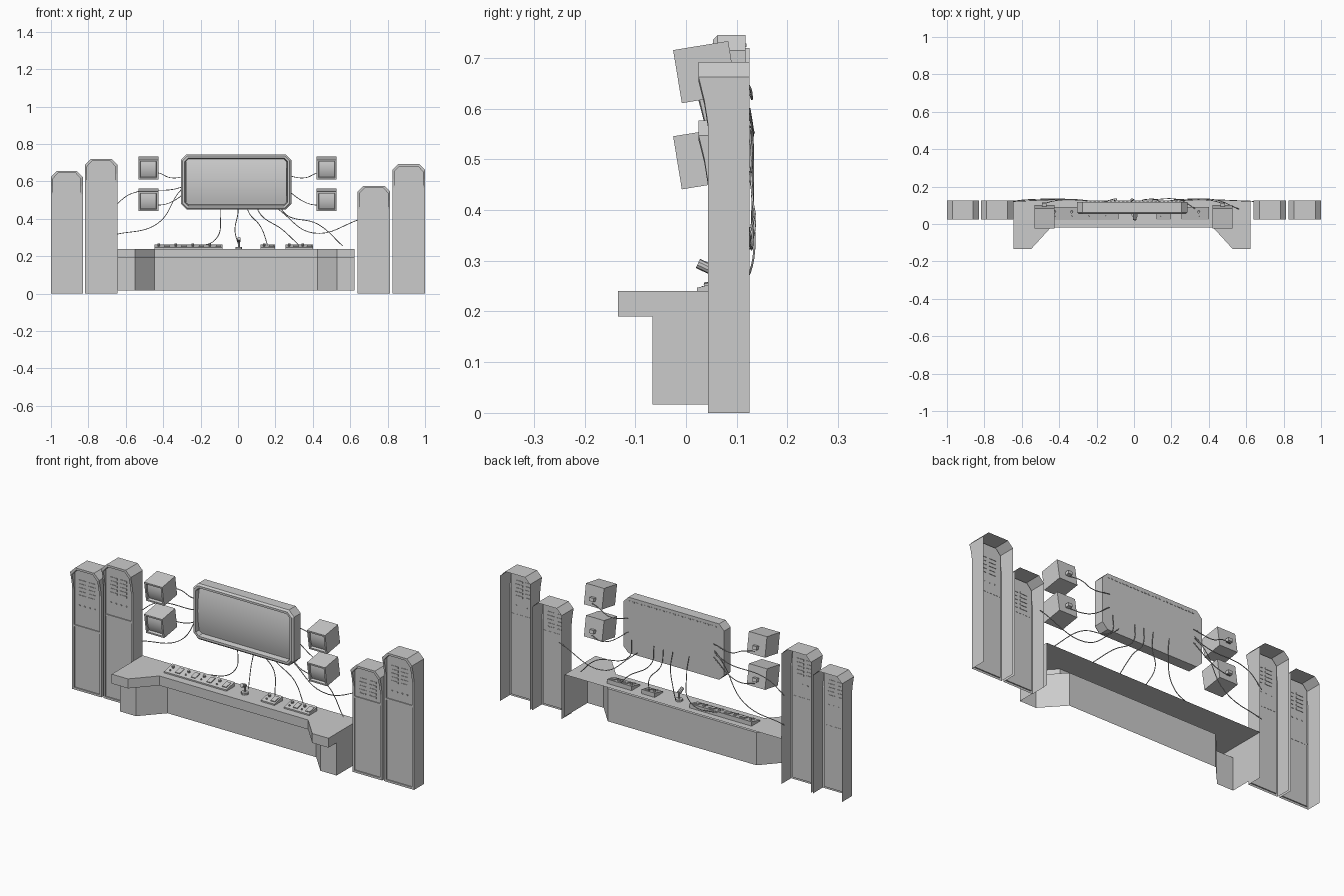
import bpy, bmesh, math
from mathutils import Matrix, Vector

if "Cube" in bpy.data.objects:
    bpy.data.objects.remove(bpy.data.objects["Cube"])


def mesh_object(name, bm):
    bmesh.ops.recalc_face_normals(bm, faces=bm.faces[:])
    me = bpy.data.meshes.new(name)
    bm.to_mesh(me)
    bm.free()
    ob = bpy.data.objects.new(name, me)
    bpy.context.collection.objects.link(ob)
    return ob


def add_box(bm, x, y, z, rot=Matrix()):
    """Box from (min, max) pairs, rotated about its centre."""
    lo, hi = Vector((x[0], y[0], z[0])), Vector((x[1], y[1], z[1]))
    m = Matrix.Translation((lo + hi) / 2) @ rot @ Matrix.Diagonal((*(hi - lo), 1))
    bmesh.ops.create_cube(bm, size=1, matrix=m)


def add_cyl(bm, p, r, depth, angle=0, seg=10):
    m = Matrix.Translation(p) @ Matrix.Rotation(angle, 4, 'X')
    bmesh.ops.create_cone(bm, cap_ends=True, segments=seg, radius1=r, radius2=r, depth=depth, matrix=m)


def loft(bm, loops, closed=True, cap_first=False, cap_last=False, skip=()):
    """Bridge successive loops; skip = (loop, segment) faces left open."""
    rings = [[bm.verts.new(p) for p in l] for l in loops]
    n = len(rings[0])
    for k in range(len(rings) - 1):
        for i in range(n if closed else n - 1):
            if (k, i) not in skip:
                j = (i + 1) % n
                bm.faces.new((rings[k][i], rings[k][j], rings[k + 1][j], rings[k + 1][i]))
    if cap_first:
        bm.faces.new(rings[0])
    if cap_last:
        bm.faces.new(rings[-1])


def cable(name, pts):
    """Thin smooth tube through the points, stored as a mesh."""
    cu = bpy.data.curves.new(name, 'CURVE')
    cu.dimensions = '3D'
    cu.bevel_depth = .0022
    cu.bevel_resolution = 1
    cu.resolution_u = 8
    sp = cu.splines.new('BEZIER')
    sp.bezier_points.add(len(pts) - 1)
    for bp, p in zip(sp.bezier_points, pts):
        bp.co = p
        bp.handle_left_type = bp.handle_right_type = 'AUTO'
    ob = bpy.data.objects.new(name, cu)
    bpy.context.collection.objects.link(ob)
    bpy.ops.object.select_all(action='DESELECT')
    ob.select_set(True)
    bpy.context.view_layer.objects.active = ob
    bpy.ops.object.convert(target='MESH')


# Tall equipment cabinets: open-backed shell, flared hood, recessed panels
def cabinet(name, x0, x1, top, seam):
    c, t, cx, h = .03, .011, (x0 + x1) / 2, (x1 - x0) / 2
    half = [(h, 0, .043), (h, top - .12, .043), (h, top - .075, .036), (h, top - c, .025), (h - c, top, .025)]
    prof = half + [(-x, z, y) for x, z, y in reversed(half)]
    inner = [(x * (h - t) / h, t + z * (top - 2 * t) / top, y) for x, z, y in prof]
    bm = bmesh.new()
    loft(bm, [[(cx + x, .125, z) for x, z, y in prof], [(cx + x, y, z) for x, z, y in prof],
              [(cx + x, y, z) for x, z, y in inner], [(cx + x, .049, z) for x, z, y in inner]],
         cap_last=True, skip={(0, len(prof) - 1)})
    mesh_object(name + "_shell", bm)
    bm = bmesh.new()
    add_box(bm, (x0 + t, x1 - t), (.044, .05), (seam - .005, seam + .005))
    mesh_object(name + "_divider", bm)
    # vent slots and indicator studs on the upper panel
    bm = bmesh.new()
    for row in range(5):
        z = top - .075 - row * .02
        for px in (cx - .028, cx + .028):
            add_box(bm, (px - .02, px + .02), (.0465, .0515), (z - .005, z + .005))
    mesh_object(name + "_vents", bm)
    bm = bmesh.new()
    for i in range(4):
        add_cyl(bm, (cx - .045 + i * .03, .048, max(seam + .03, top - .205)), .004, .006, math.pi / 2, 8)
    mesh_object(name + "_studs", bm)


cabinet("left_outer_cabinet", -1, -.83, .655, .337)
cabinet("left_inner_cabinet", -.818, -.645, .72, .442)
cabinet("right_inner_cabinet", .64, .813, .577, .397)
cabinet("right_outer_cabinet", .825, 1, .692, .437)

# Desk: sheet top, overhanging lip and set-back base, open behind and below
half = [(.634, .125), (.634, -.134), (.539, -.134), (.435, -.02)]
path = [(-.011 + x, y) for x, y in half]
path = [(-.011 - x, y) for x, y in half] + path[::-1]
base = [(x, y if y > .1 else y + .068) for x, y in path]
bm = bmesh.new()
loft(bm, [[(x, y, .24) for x, y in path], [(x, y, .19) for x, y in path],
          [(x, y, .19) for x, y in base], [(x, y, .017) for x, y in base]],
     closed=False, cap_first=True, skip={(1, 0), (1, 6)})
bmesh.ops.remove_doubles(bm, verts=bm.verts[:], dist=1e-5)
mesh_object("desk", bm)


# Main screen: chamfered housing with bulging glass
def octagon(inset, y):
    w, h, c = .295 - inset, .1475 - inset, .03 - inset * .59
    quarter = [(w, h - c), (w - c, h)]
    top = quarter + [(-a, b) for a, b in quarter[::-1]]
    return [(a - .01, y, b + .5975) for a, b in top + [(-a, -b) for a, b in top]]


def glass(name, m, w, h, y, bulge, n=12):
    """Screen of half sizes w, h bowed forward about a horizontal axis."""
    bm = bmesh.new()
    steps = [2 * i / n - 1 for i in range(n + 1)]
    loft(bm, [[m @ Vector((x, y - bulge * (1 - u * u), u * h)) for x in (-w, w)] for u in steps], closed=False)
    for f in bm.faces:
        f.smooth = True
    mesh_object(name, bm)


bm = bmesh.new()
loft(bm, [octagon(0, .117), octagon(0, .062), octagon(.009, .053), octagon(.02, .053), octagon(.026, .085)],
     cap_first=True, cap_last=True)
mesh_object("main_screen_housing", bm)
glass("main_screen_glass", Matrix.Translation((-.01, 0, .5975)), .269, .1215, .078, .016)
bm = bmesh.new()
for i in range(24):
    x = -.26 + i * .0218
    add_box(bm, (x, x + .012), (.116, .119), (.722, .728))
mesh_object("main_screen_rear_vents", bm)


# Four small monitors tilted downwards, each cabled to the main screen
def rect(h, y):
    return [(-h, y, -h), (h, y, -h), (h, y, h), (-h, y, h)]


tilt = Matrix.Rotation(math.radians(9.3), 4, 'X')
for side, s, cx in (("left", -1, -.479), ("right", 1, .474)):
    for level, cz, end in (("upper", .672, .625), ("lower", .502, .555)):
        m = Matrix.Translation((cx, .0375, cz)) @ tilt
        name = f"{side}_{level}_monitor"
        bm = bmesh.new()
        loft(bm, [rect(.053, .055), rect(.053, -.055), rect(.044, -.055), rect(.041, -.042)],
             cap_first=True, cap_last=True)
        bm.transform(m)
        mesh_object(name + "_case", bm)
        glass(name + "_glass", m, .041, .041, -.043, .007, 8)
        bm = bmesh.new()
        add_box(bm, (-.012, .012), (.054, .075), (-.022, -.004))
        bm.transform(m)
        mesh_object(name + "_plug", bm)
        z0 = cz - .02
        cable(name + "_cable", [(cx, .11, z0), (s * .42, .125, z0 - .008),
                                (s * .36, .13, min(z0, end) + .25 * abs(end - z0) - .012), (s * .25, .125, end + .01)])

# Sloping control consoles with knobs and sliders
slope = math.atan2(.016, .068)
rot = Matrix.Rotation(slope, 4, 'X')
for name, x0, x1, knobs in (("left_console", -.447, -.083, 8), ("middle_console", .12, .198, 2),
                            ("right_console", .255, .4, 4)):
    bm = bmesh.new()
    sect = [(.022, .24), (.022, .247), (.09, .263), (.09, .24)]
    loft(bm, [[(x, y, z) for y, z in sect] for x in (x0, x1)], cap_first=True, cap_last=True)
    mesh_object(name, bm)
    bm = bmesh.new()
    for i in range(knobs):
        x = x0 + (i + .5) * (x1 - x0) / knobs
        if i % 2:
            add_box(bm, (x - .013, x + .013), (.035, .075), (.253, .259), rot)
        else:
            add_cyl(bm, (x, .065, .261), .007, .014, slope)
            add_cyl(bm, (x, .04, .253), .004, .01, slope, 8)
    mesh_object(name + "_controls", bm)

# Desk microphone
bm = bmesh.new()
add_cyl(bm, (.005, .05, .245), .018, .01)
add_cyl(bm, (.005, .05, .265), .005, .04)
add_cyl(bm, (.005, .038, .288), .01, .032, math.radians(65))
mesh_object("microphone", bm)

# Cables dropping from the screen to the desk: start x, middle x, z, end x
for i, (xs, xm, zm, xe) in enumerate(((-.095, -.12, .29, -.28), (0, -.016, .34, .005), (.055, .12, .36, .16),
                                      (.11, .24, .34, .33), (.24, .43, .37, .56))):
    cable(f"desk_cable_{i + 1}", [(xs - .01, .125, .53), (xs, .13, .44), (xm, .13, zm), (xe, .08, .255)])

# Cables looping from the screen to the cabinets: screen end, middle, cabinet end
for i, (a, b, c) in enumerate((((-.3, .57), (-.57, .535), (-.66, .47)), ((-.3, .56), (-.43, .375), (-.66, .315)),
                               ((.23, .44), (.4, .325), (.66, .4)))):
    cable(f"cabinet_cable_{i + 1}", [(a[0] * .85, .125, a[1] + .03), (a[0], .13, a[1]), (b[0], .13, b[1]), (c[0], .12, c[1])])
